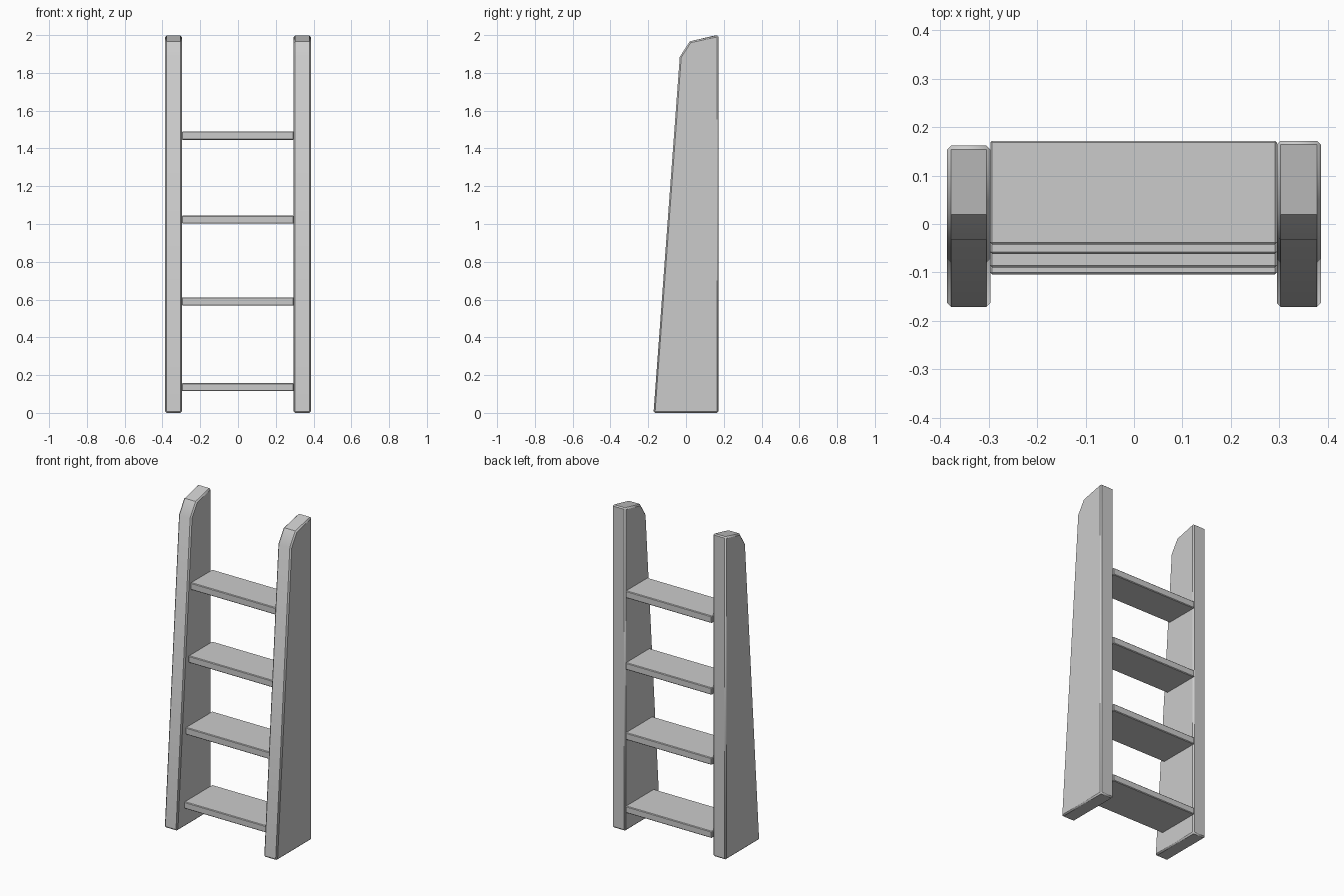
import bpy, bmesh, math

if "Cube" in bpy.data.objects:
    bpy.data.objects.remove(bpy.data.objects["Cube"])


def finish(bm, name, width):
    """Turn a bmesh into an object with small chamfers on its right-angled edges."""
    bmesh.ops.recalc_face_normals(bm, faces=bm.faces)
    edges = [e for e in bm.edges if e.calc_face_angle() > math.radians(60)]
    bmesh.ops.bevel(bm, geom=edges, offset=width, segments=1, affect='EDGES')
    mesh = bpy.data.meshes.new(name)
    bm.to_mesh(mesh)
    bm.free()
    ob = bpy.data.objects.new(name, mesh)
    bpy.context.collection.objects.link(ob)
    return ob


def extrude_x(name, profile, x0, x1, width):
    """Extrude a (y, z) profile along x."""
    bm = bmesh.new()
    face = bm.faces.new([bm.verts.new((x0, y, z)) for y, z in profile])
    new = bmesh.ops.extrude_face_region(bm, geom=[face])["geom"]
    verts = [v for v in new if isinstance(v, bmesh.types.BMVert)]
    # keep the starting cap if the extrusion left it out
    bmesh.ops.translate(bm, verts=verts, vec=(x1 - x0, 0, 0))
    bmesh.ops.holes_fill(bm, edges=bm.edges, sides=0)
    return finish(bm, name, width)


# Tapered side rails with a rounded front top corner
for name, x0, x1, back in (("left_rail", -0.386, -0.297, 0.162),
                           ("right_rail", 0.295, 0.386, 0.172)):
    profile = [(-0.172, 0), (back, 0), (back, 2.0),
               (0.02, 1.967), (-0.033, 1.885)]
    rail = extrude_x(name, profile, x0, x1, 0.008)
    bpy.ops.object.select_all(action='DESELECT')
    rail.select_set(True)
    bpy.context.view_layer.objects.active = rail
    bpy.ops.object.shade_smooth_by_angle(angle=math.radians(44))

# Four treads, getting shallower towards the top
treads = [(0.115, 0.157, -0.104), (0.568, 0.612, -0.090),
          (1.002, 1.045, -0.062), (1.446, 1.490, -0.042)]
for i, (z0, z1, front) in enumerate(treads, 1):
    profile = [(front, z0), (0.172, z0), (0.172, z1), (front, z1)]
    extrude_x(f"tread_{i}", profile, -0.297, 0.295, 0.004)
